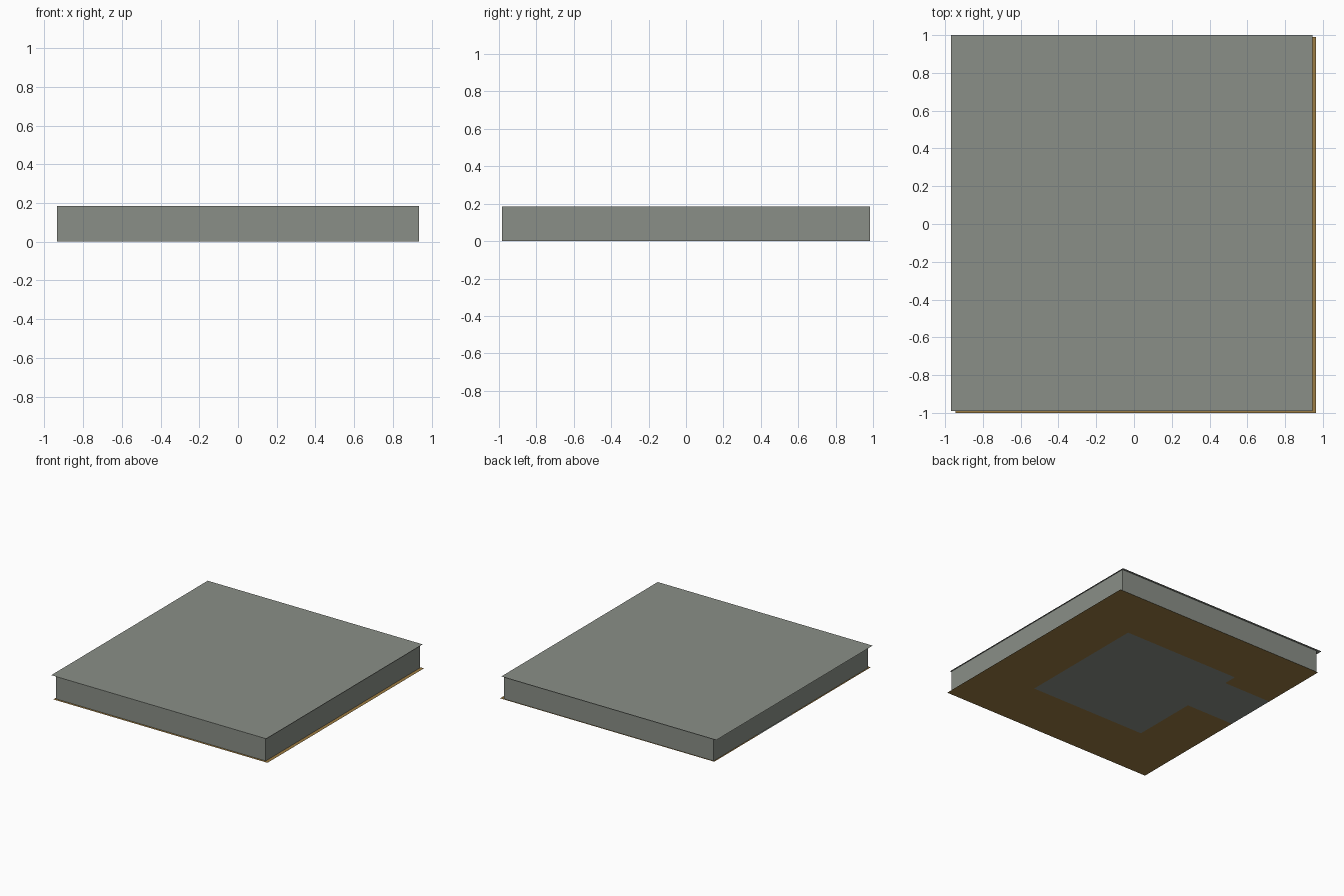
import bpy, bmesh

if "Cube" in bpy.data.objects:
    bpy.data.objects.remove(bpy.data.objects["Cube"])

H = 0.185            # ceiling height
WX, WY = 0.935, 0.983  # outer wall positions


def material(name, rgb):
    m = bpy.data.materials.new(name)
    m.diffuse_color = (*rgb, 1)
    m.use_nodes = True
    m.node_tree.nodes["Principled BSDF"].inputs["Base Color"].default_value = m.diffuse_color
    return m


grey = material("stone_grey", (0.255, 0.275, 0.243))
brown = material("floor_brown", (0.33, 0.20, 0.056))


def finish(name, bm, mats):
    me = bpy.data.meshes.new(name)
    bm.to_mesh(me)
    bm.free()
    for m in mats:
        me.materials.append(m)
    ob = bpy.data.objects.new(name, me)
    bpy.context.collection.objects.link(ob)
    return ob


def sheet(name, xs, ys, z, mats, rule=lambda x, y: 0):
    """Flat sheet split at the given lines; rule picks each tile's colour."""
    bm = bmesh.new()
    grid = [[bm.verts.new((x, y, z)) for y in ys] for x in xs]
    for i in range(len(xs) - 1):
        for j in range(len(ys) - 1):
            f = bm.faces.new((grid[i][j], grid[i + 1][j],
                              grid[i + 1][j + 1], grid[i][j + 1]))
            c = f.calc_center_median()
            f.material_index = rule(c.x, c.y)
    return finish(name, bm, mats)


def wall(name, a, b, t=0.006):
    """Upright axis-aligned panel from a to b, standing between floor and ceiling."""
    bm = bmesh.new()
    bmesh.ops.create_cube(bm, size=1)
    sx, sy = max(abs(b[0] - a[0]), t), max(abs(b[1] - a[1]), t)
    for v in bm.verts:
        v.co = ((a[0] + b[0]) / 2 + v.co.x * sx,
                (a[1] + b[1]) / 2 + v.co.y * sy,
                (v.co.z + 0.5) * (H - 0.002) + 0.001)
    return finish(name, bm, [grey])


# Floor: grey central room and side passage, brown surround
def floor_rule(x, y):
    room = -0.52 < x < 0.51 and abs(y) < 0.54
    passage = x < -0.52 and 0 < y < 0.43
    return 1 if room or passage else 0


sheet("floor", [-0.945, -0.52, 0.51, 0.963], [-1.0, -0.54, 0, 0.43, 0.54, 0.99],
      0, [brown, grey], floor_rule)

# Ceiling sheet, slightly offset from the floor
sheet("ceiling", [-0.97, 0.945], [-0.99, 1.0], H, [grey])

# Outer walls
e = 0.003
for s, nx, ny in ((-1, "left", "front"), (1, "right", "back")):
    wall(f"{nx}_wall", (s * (WX - e), -WY), (s * (WX - e), WY))
    wall(f"{ny}_wall", (-WX, s * (WY - e)), (WX, s * (WY - e)))

# Inner room walls, open towards the passage
for s, n in ((-1, "front"), (1, "back")):
    wall(f"room_{n}_wall", (-0.52, s * 0.54), (0.51, s * 0.54))
wall("room_right_wall", (0.51, -0.54), (0.51, 0.54))
wall("room_left_wall_front", (-0.52, -0.54), (-0.52, 0))
wall("room_left_wall_back", (-0.52, 0.43), (-0.52, 0.54))
for y, n in ((0, "front"), (0.43, "back")):
    wall(f"passage_{n}_wall", (-0.93, y), (-0.52, y))
